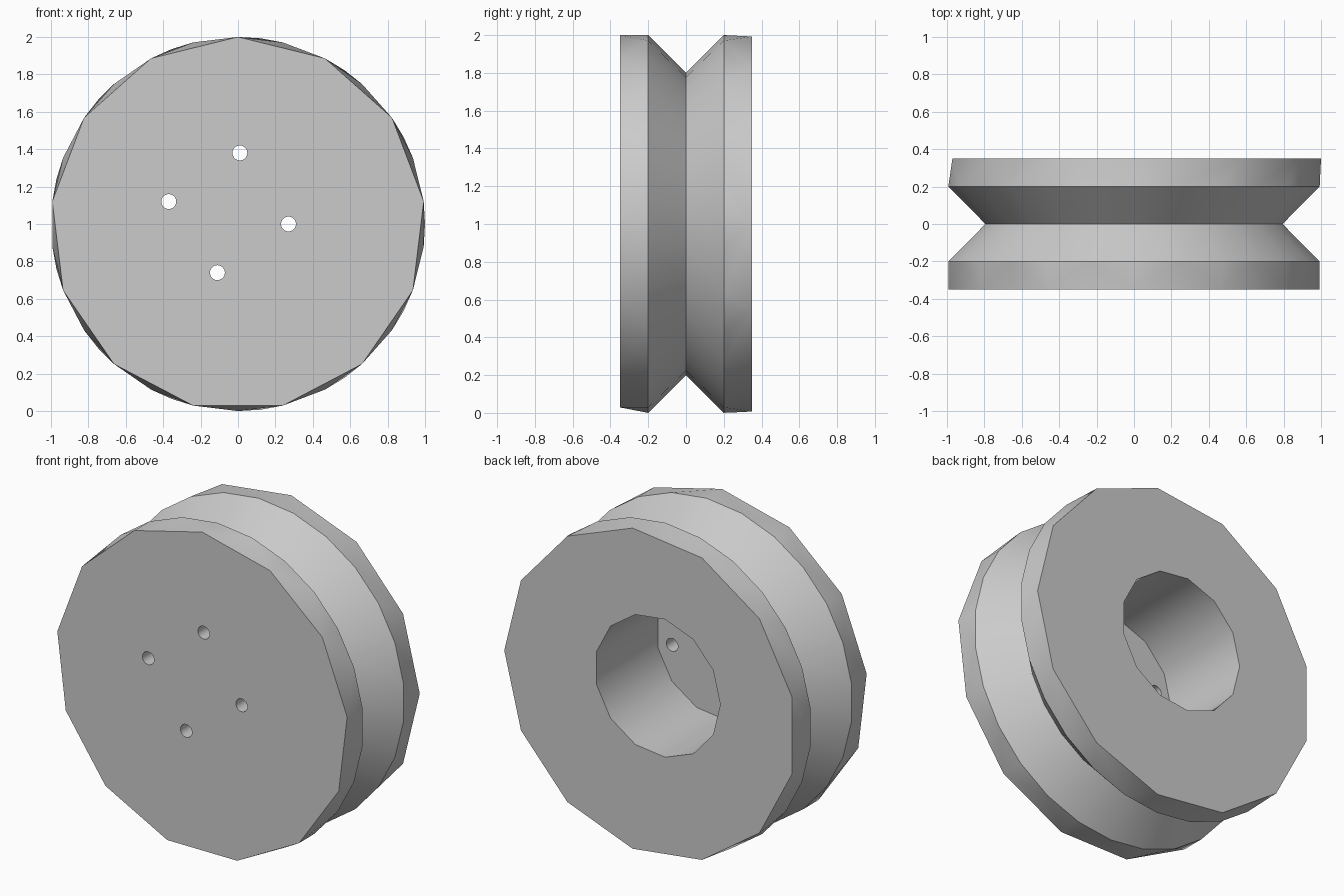
import bpy
import bmesh
from math import sin, cos, pi, radians, atan2, hypot

cube = bpy.data.objects.get("Cube")
if cube:
    bpy.data.objects.remove(cube)

SIDES = 13                      # sides of the wheel's end faces and bore
HUB_X, HUB_Z = -0.05, 1.06      # the bore sits slightly off the wheel's axis

grey = bpy.data.materials.new("light_grey")
grey.use_nodes = True
grey.diffuse_color = (0.6, 0.6, 0.6, 1)
grey.node_tree.nodes["Principled BSDF"].inputs["Base Color"].default_value = grey.diffuse_color


def ring(bm, count, radius, y, start=0.0, cx=0.0, cz=1.0):
    """Circle of vertices about the y axis; angles run from the top towards +x."""
    angles = [start + 2 * pi * i / count for i in range(count)]
    return [bm.verts.new((cx + radius * sin(a), y, cz + radius * cos(a))) for a in angles]


def band(bm, a, b):
    """Quads joining two rings of equal count."""
    for i in range(len(a)):
        j = (i + 1) % len(a)
        bm.faces.new((a[i], a[j], b[j], b[i]))


def flange(bm, face_ring, rim, y_rim):
    """Hull between the end face and the finer rim, left open on the groove side."""
    hull = bmesh.ops.convex_hull(bm, input=face_ring + rim)
    faces = [g for g in hull["geom"] if isinstance(g, bmesh.types.BMFace)]
    inner = [f for f in faces if all(abs(v.co.y - y_rim) < 1e-5 for v in f.verts)]
    bmesh.ops.delete(bm, geom=inner, context="FACES")


def finish(name, bm):
    bmesh.ops.recalc_face_normals(bm, faces=bm.faces)
    mesh = bpy.data.meshes.new(name)
    bm.to_mesh(mesh)
    bm.free()
    obj = bpy.data.objects.new(name, mesh)
    bpy.context.collection.objects.link(obj)
    mesh.materials.append(grey)
    return obj


def plug(name, count, radius, y0, y1, start, cx, cz):
    """Closed prism along y, used as a cutter."""
    bm = bmesh.new()
    a = ring(bm, count, radius, y0, start, cx, cz)
    b = ring(bm, count, radius, y1, start, cx, cz)
    band(bm, a, b)
    bm.faces.new(a)
    bm.faces.new(b)
    obj = finish(name, bm)
    obj.hide_render = True
    return obj


# Wheel with a V groove between two flanges
bm = bmesh.new()
front_face = ring(bm, SIDES, 1.0, -0.35)
front_rim = ring(bm, 2 * SIDES, 1.0, -0.2)
groove = ring(bm, 2 * SIDES, 0.8, 0.0)
back_rim = ring(bm, 2 * SIDES, 1.0, 0.2)
back_face = ring(bm, SIDES, 1.0, 0.35, pi / 2)
flange(bm, front_face, front_rim, -0.2)
flange(bm, back_face, back_rim, 0.2)
band(bm, front_rim, groove)
band(bm, groove, back_rim)
bmesh.ops.dissolve_limit(bm, angle_limit=radians(0.5), verts=bm.verts, edges=bm.edges)
wheel = finish("grooved_wheel", bm)

# Blind bore from the back, and four bolt holes through its floor
cutters = [plug("bore_cutter", SIDES, 0.43, -0.25, 0.6, -pi / 2, HUB_X, HUB_Z)]
bolt_radius, bolt_angle = hypot(0.06, 0.32), atan2(0.06, 0.32)
for i in range(4):
    t = bolt_angle + i * pi / 2
    cutters.append(plug(f"bolt_hole_cutter_{i + 1}", 20, 0.04, -0.6, 0.0, 0.0,
                        HUB_X + bolt_radius * sin(t), HUB_Z + bolt_radius * cos(t)))

bpy.context.view_layer.objects.active = wheel
for cutter in cutters:
    mod = wheel.modifiers.new(cutter.name, "BOOLEAN")
    mod.operation = "DIFFERENCE"
    mod.solver = "EXACT"
    mod.object = cutter
    bpy.ops.object.modifier_apply(modifier=mod.name)
    bpy.data.objects.remove(cutter)

# Smooth turned surfaces with crisp edges
bpy.ops.object.select_all(action="DESELECT")
wheel.select_set(True)
bpy.ops.object.shade_smooth_by_angle(angle=radians(30))
